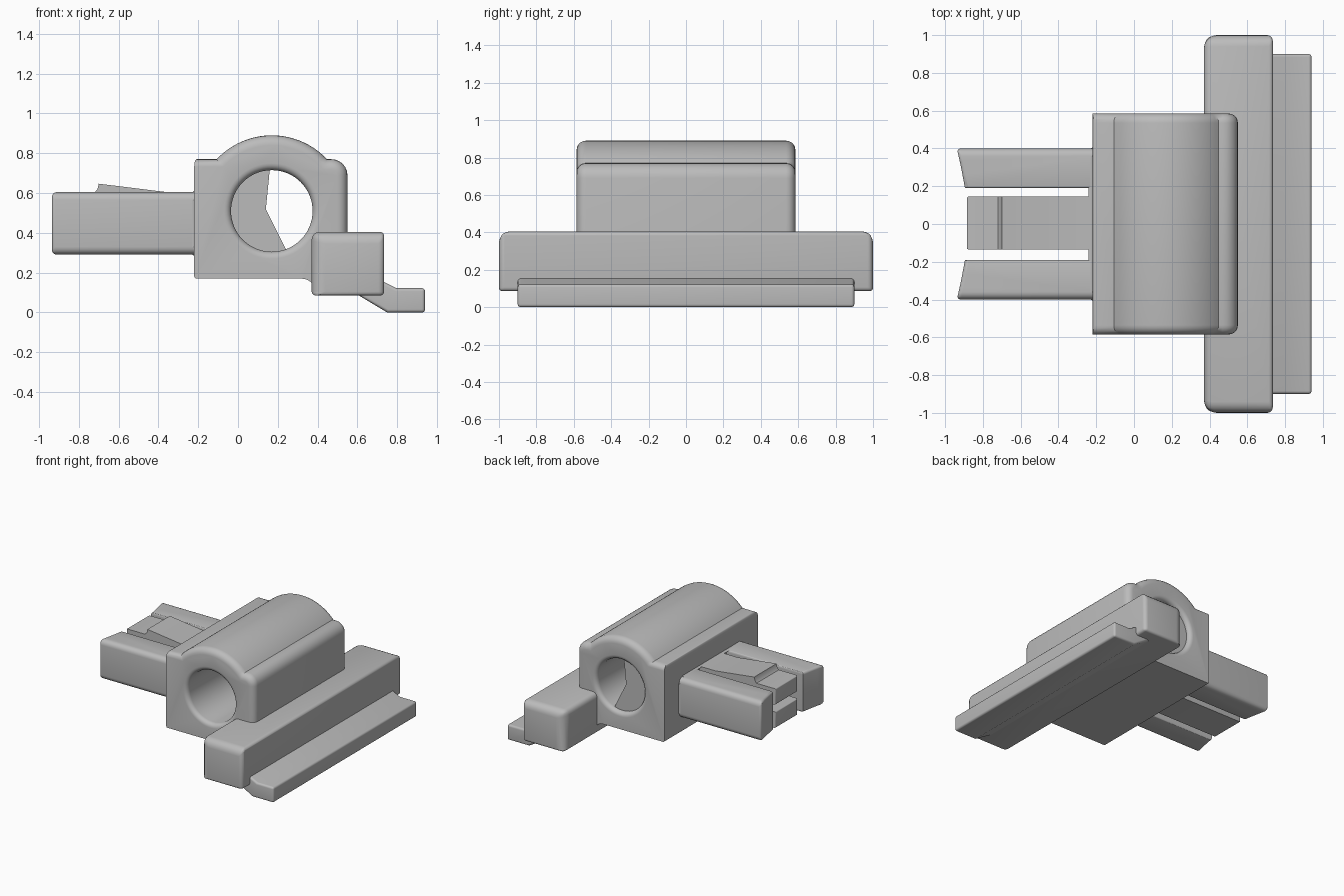
import bpy, bmesh
from math import sin, cos, pi, radians, atan2, tau

cube = bpy.data.objects.get("Cube")
if cube:
    bpy.data.objects.remove(cube, do_unlink=True)

grey = bpy.data.materials.new("plain grey")
grey.use_nodes = True
grey.diffuse_color = (0.5, 0.5, 0.5, 1)
grey.node_tree.nodes["Principled BSDF"].inputs["Base Color"].default_value = grey.diffuse_color


def add_object(name, bm):
    bmesh.ops.recalc_face_normals(bm, faces=bm.faces)
    mesh = bpy.data.meshes.new(name)
    bm.to_mesh(mesh)
    bm.free()
    mesh.materials.append(grey)
    obj = bpy.data.objects.new(name, mesh)
    bpy.context.collection.objects.link(obj)
    return obj


def finish(obj):
    """Bake the modifiers, then shade smooth with sharp edges kept."""
    bpy.context.view_layer.update()
    deps = bpy.context.evaluated_depsgraph_get()
    baked = bpy.data.meshes.new_from_object(obj.evaluated_get(deps))
    obj.modifiers.clear()
    obj.data = baked
    bpy.ops.object.select_all(action="DESELECT")
    obj.select_set(True)
    bpy.context.view_layer.objects.active = obj
    bpy.ops.object.shade_smooth_by_angle(angle=radians(32))


def prism(name, profile, low, high, axis="y", width=None):
    """Extrude a profile along an axis; width(mid, direction) gives each edge's bevel."""
    def place(p, t):
        return (p[0], t, p[1]) if axis == "y" else (p[0], p[1], t)
    bm = bmesh.new()
    ends = [[bm.verts.new(place(p, t)) for p in profile] for t in (low, high)]
    for ring in ends:
        bm.faces.new(ring)
    n = len(profile)
    for i in range(n):
        j = (i + 1) % n
        bm.faces.new((ends[0][i], ends[0][j], ends[1][j], ends[1][i]))
    if width:
        layer = bm.edges.layers.float.new("bevel_weight_edge")
        for e in bm.edges:
            a, b = e.verts[0].co, e.verts[1].co
            e[layer] = width((a + b) / 2, (b - a).normalized()) * 10
    obj = add_object(name, bm)
    if width:
        bevel = obj.modifiers.new("rounding", "BEVEL")
        bevel.width = 0.1
        bevel.segments = 5
        bevel.limit_method = "WEIGHT"
        bevel.use_clamp_overlap = False
    return obj


def arc(cx, cz, r, start, end, steps):
    return [(cx + r * cos(start + (end - start) * i / steps),
             cz + r * sin(start + (end - start) * i / steps)) for i in range(steps + 1)]


CX, CZ, BORE, HALF = 0.17, 0.51, 0.205, 0.585

# Housing: block with arched top, rounded shoulder and a foot under the rail
reach = atan2(0.26, 0.277)
profile = [(-0.22, 0.17), (0.32, 0.17)]
profile += arc(0.32, 0.10, 0.07, pi / 2, 0.2, 5)[1:]
profile += [(0.42, 0.09), (0.55, 0.09)]
profile += arc(0.47, 0.69, 0.08, 0, pi / 2, 6)
profile += arc(CX, CZ, 0.38, reach, pi - reach, 32)
profile += [(-0.22, 0.77)]


def housing_width(m, d):
    if abs(m.y) > 0.5:
        return 0.05 if m.z > 0.76 or m.x > 0.5 else 0.0
    return 0.012 if m.x < -0.2 else 0.0


housing = prism("housing", profile, -HALF, HALF, width=housing_width)

# Bore cutter with flared mouths
flare = 0.035
half_rings = [(HALF - flare + flare * sin(a), BORE + flare * (1 - cos(a)))
              for a in [pi / 2 * i / 5 for i in range(6)]]
half_rings.append((HALF + 0.05, BORE + flare))
rings = [(-y, r) for y, r in reversed(half_rings)] + half_rings
bm = bmesh.new()
loops = [[bm.verts.new((CX + r * cos(tau * i / 64), y, CZ + r * sin(tau * i / 64)))
          for i in range(64)] for y, r in rings]
for a, b in zip(loops, loops[1:]):
    for i in range(64):
        j = (i + 1) % 64
        bm.faces.new((a[i], a[j], b[j], b[i]))
bm.faces.new(loops[0])
bm.faces.new(loops[-1])
cutter = add_object("bore_cutter", bm)
cutter.hide_render = True
cut = housing.modifiers.new("bore", "BOOLEAN")
cut.operation = "DIFFERENCE"
cut.solver = "EXACT"
cut.object = cutter
finish(housing)
bpy.data.objects.remove(cutter, do_unlink=True)

# Partial web closing the rear of the bore
web = [(0.14, 0.52)] + arc(CX, CZ, BORE + 0.003, pi / 2 + 0.05, tau - 1.22, 32)
finish(prism("bore_web", web, 0.545, 0.55))


# Long cross rail
def rail_width(m, d):
    if abs(d.y) > 0.9:
        return 0.04 if m.z > 0.3 and m.x < 0.5 else 0.022
    if abs(d.z) > 0.9:
        return 0.07 if m.x < 0.5 else 0.03
    return 0.06 if m.z > 0.3 else 0.02


finish(prism("cross_rail", [(0.37, 0.085), (0.735, 0.085), (0.735, 0.405), (0.37, 0.405)],
             -1, 1, width=rail_width))

# Low lip along the rail
lip = [(0.60, 0.09), (0.75, 0.0), (0.94, 0.0), (0.94, 0.122), (0.795, 0.122),
       (0.73, 0.155), (0.60, 0.155)]
finish(prism("rail_lip", lip, -0.9, 0.9,
             width=lambda m, d: 0.016 if m.x > 0.8 or abs(m.y) > 0.5 else 0.0))

# Outer prongs with curved slanted tips, and their mirrored twin
for side, name in ((1, "left_prong"), (-1, "right_prong")):
    outline = [(-0.2, 0.19), (-0.895, 0.19), (-0.908, 0.26), (-0.922, 0.33),
               (-0.938, 0.40), (-0.2, 0.40)]
    outline = [(x, y * side) for x, y in outline]

    def prong_width(m, d):
        if abs(d.x) > 0.9:
            return 0.04 if abs(m.y) > 0.35 else 0.008
        if m.x > -0.5:
            return 0.0
        return 0.02 if abs(d.z) < 0.5 or abs(m.y) > 0.35 else 0.0

    finish(prism(name, outline, 0.29, 0.605, axis="z", width=prong_width))

# Split middle tongue: ramped catch above, plain bar below
catch = [(-0.885, 0.475), (-0.2, 0.475), (-0.2, 0.605), (-0.36, 0.605), (-0.70, 0.647),
         (-0.706, 0.62), (-0.72, 0.603), (-0.885, 0.603)]
finish(prism("catch_tongue", catch, -0.135, 0.145,
             width=lambda m, d: 0.01 if m.x < -0.88 else 0.0))
finish(prism("lower_tongue", [(-0.885, 0.29), (-0.2, 0.29), (-0.2, 0.42), (-0.885, 0.42)],
             -0.135, 0.145, width=lambda m, d: 0.01 if m.x < -0.88 else 0.0))

# Small concave fillets where the prongs meet the housing
fillet = [(-0.21, 0.0)] + [(-0.21 - 0.03 + 0.03 * cos(a), 0.03 - 0.03 * sin(a))
                           for a in [pi / 2 * i / 4 for i in range(5)]]
for side, name in ((1, "left_root_fillet"), (-1, "right_root_fillet")):
    finish(prism(name, [(x, side * (0.398 + z)) for x, z in fillet], 0.33, 0.565, axis="z"))
finish(prism("upper_root_fillet", [(x, 0.603 + z) for x, z in fillet], -0.36, 0.36))
finish(prism("lower_root_fillet", [(x, 0.292 - z) for x, z in fillet], -0.36, 0.36))
